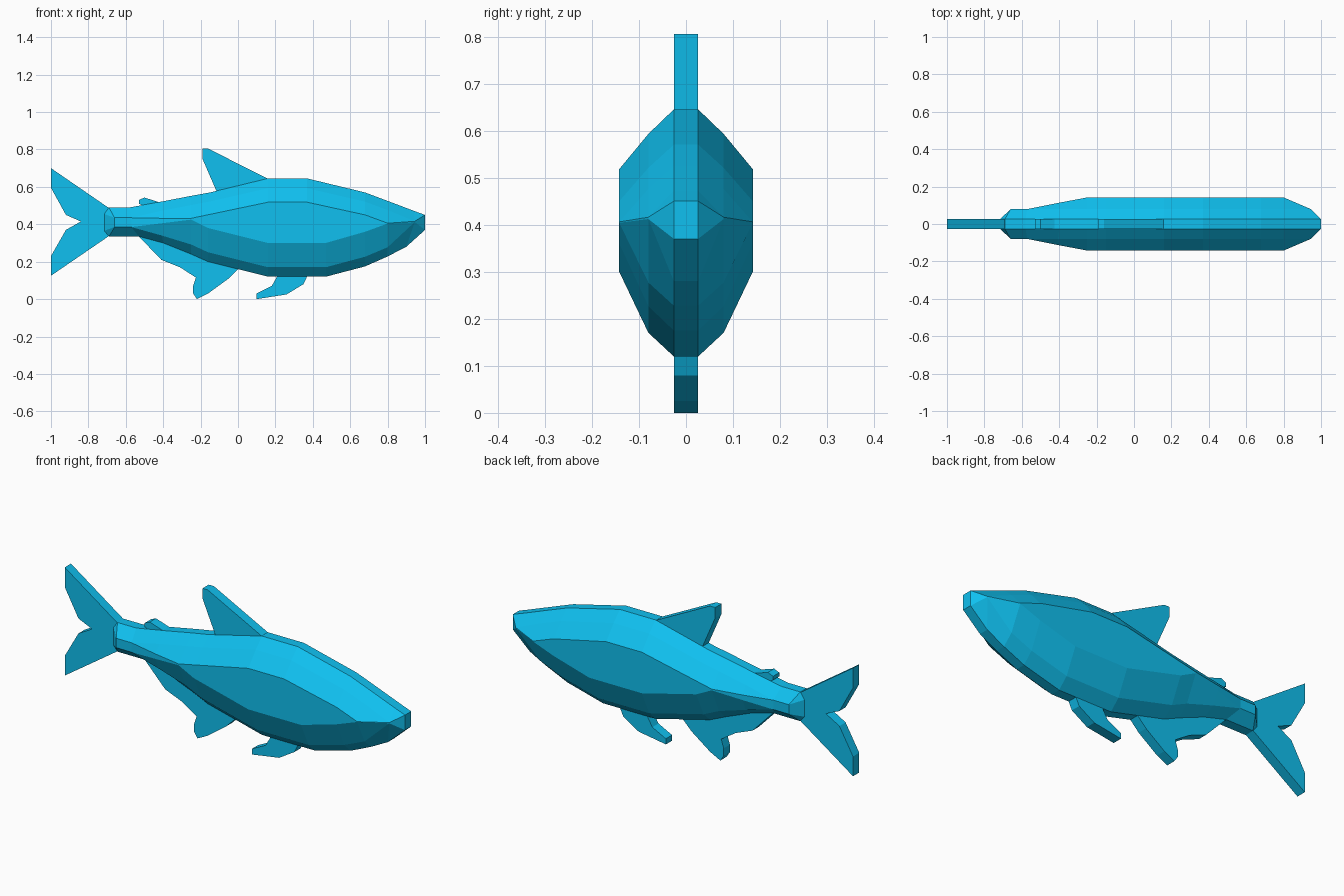
import bpy, bmesh

T = 0.026  # half thickness of the fins and of the flat spine strip

mat = bpy.data.materials.new("blue")
mat.diffuse_color = (0.005, 0.53, 0.87, 1)


def finish(bm, name):
    bmesh.ops.remove_doubles(bm, verts=bm.verts, dist=0.0005)
    bmesh.ops.recalc_face_normals(bm, faces=bm.faces)
    me = bpy.data.meshes.new(name)
    bm.to_mesh(me)
    bm.free()
    me.materials.append(mat)
    bpy.context.collection.objects.link(bpy.data.objects.new(name, me))


def fin(name, outline):
    bm = bmesh.new()
    a = [bm.verts.new((x, -T, z)) for x, z in outline]
    b = [bm.verts.new((x, T, z)) for x, z in outline]
    bm.faces.new(a)
    bm.faces.new(b[::-1])
    n = len(a)
    for i in range(n):
        j = (i + 1) % n
        bm.faces.new((a[i], b[i], b[j], a[j]))
    finish(bm, name)


# Body stations, tail to nose:
# top x, z | bottom x, z | half width | side top x, z | side bottom x, z
stations = [
    (-.715, .455, -.715, .365, T, -.715, .455, -.715, .365),
    (-.69, .49, -.69, .335, .08, -.66, .435, -.66, .385),
    (-.58, .49, -.53, .335, .08, -.57, .435, -.57, .385),
    (-.40, .523, -.40, .30, .112, -.41, .432, -.41, .405),
    (-.25, .552, -.25, .24, .142, -.25, .432, -.25, .425),
    (-.15, .57, -.16, .20, .142, -.15, .453, -.16, .38),
    (.16, .645, .16, .12, .142, .16, .518, .16, .30),
    (.37, .645, .47, .12, .142, .37, .518, .47, .30),
    (.68, .57, .68, .175, .142, .68, .45, .68, .36),
    (.80, .525, .80, .228, .142, .80, .406, .80, .404),
    (.94, .472, .90, .28, .08, .945, .416, .945, .412),
    (1, .45, 1, .37, T, 1, .45, 1, .37),
]


def ring(xt, zt, xb, zb, w, xst, zst, xsb, zsb):
    # chamfer point between spine and side: slightly convex above, more so below
    wide = w > 0.08
    ym = 0.08 if wide else w
    t = (ym - T) / (w - T) if wide else 1
    ft, fb = (t * 0.88, t * 0.6) if wide else (1, 1)
    half = [(xt, T, zt),
            (xt + t * (xst - xt), ym, zt + ft * (zst - zt)),
            (xst, w, zst),
            (xsb, w, zsb),
            (xb + t * (xsb - xb), ym, zb + fb * (zsb - zb)),
            (xb, T, zb)]
    return half + [(x, -y, z) for x, y, z in reversed(half)]


bm = bmesh.new()
rings = [[bm.verts.new(p) for p in ring(*s)] for s in stations]
for a, b in zip(rings, rings[1:]):
    for i in range(12):
        j = (i + 1) % 12
        bm.faces.new((a[i], a[j], b[j], b[i]))
bm.faces.new(rings[0])
bm.faces.new(rings[-1])
finish(bm, "body")

# Fins: flat plates rooted inside the body
fin("tail_fin", [(-1, .70), (-.69, .487), (-.62, .47), (-.62, .35), (-.69, .337), (-1, .125),
                 (-1, .23), (-.92, .37), (-.84, .415), (-.92, .45), (-1, .595)])
fin("dorsal_fin", [(.16, .643), (-.16, .805), (-.19, .805), (-.19, .75), (-.115, .577),
                   (-.10, .50), (.16, .50)])
fin("small_back_fin", [(-.42, .517), (-.50, .543), (-.53, .53), (-.53, .51), (-.51, .50),
                       (-.50, .44), (-.42, .44)])
fin("rear_belly_fin", [(-.53, .335), (-.41, .21), (-.31, .17), (-.225, .115), (-.24, .07),
                       (-.24, .03), (-.22, 0), (-.16, .03), (-.05, .11), (0, .16),
                       (0, .25), (-.16, .30), (-.40, .38)])
fin("front_belly_fin", [(.21, .122), (.18, .07), (.10, .03), (.10, 0), (.26, .025), (.35, .08),
                        (.37, .122), (.37, .20), (.21, .20)])
